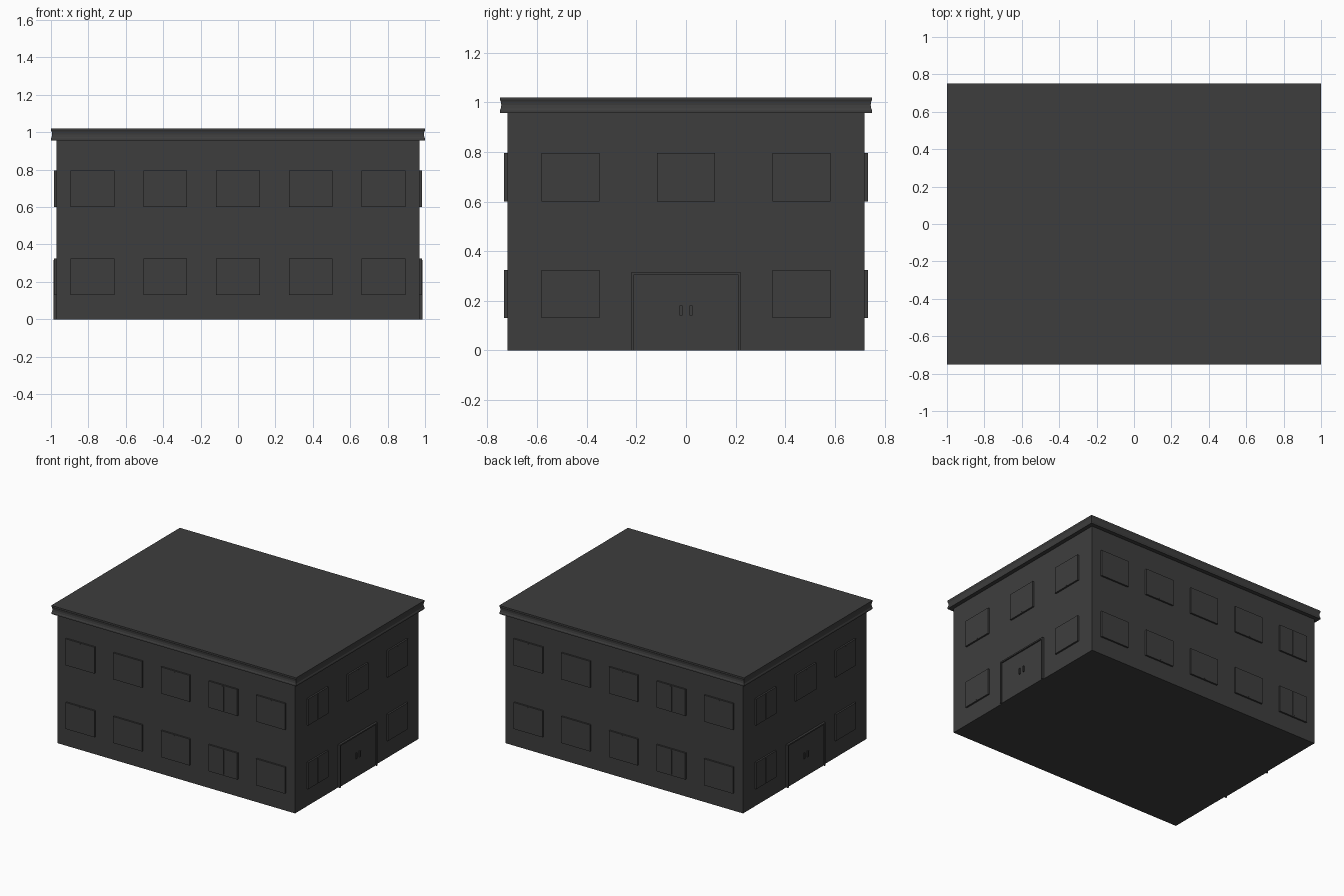
import bpy, bmesh, math
from mathutils import Matrix

if "Cube" in bpy.data.objects:
    bpy.data.objects.remove(bpy.data.objects["Cube"])

mat = bpy.data.materials.new("charcoal")
mat.diffuse_color = (0.048, 0.048, 0.048, 1)
mat.use_nodes = True
mat.node_tree.nodes["Principled BSDF"].inputs["Base Color"].default_value = mat.diffuse_color


def finish(name, bm):
    bmesh.ops.recalc_face_normals(bm, faces=bm.faces)
    me = bpy.data.meshes.new(name)
    bm.to_mesh(me)
    bm.free()
    me.materials.append(mat)
    ob = bpy.data.objects.new(name, me)
    bpy.context.collection.objects.link(ob)
    return ob


def box(name, x0, x1, y0, y1, z0, z1, turn=0):
    bm = bmesh.new()
    bmesh.ops.create_cube(bm, size=1)
    for v in bm.verts:
        v.co = ((x0 + x1) / 2 + v.co.x * (x1 - x0),
                (y0 + y1) / 2 + v.co.y * (y1 - y0),
                (z0 + z1) / 2 + v.co.z * (z1 - z0))
    bm.transform(Matrix.Rotation(turn, 4, 'Z'))
    return finish(name, bm)


HX, HY = 0.97, 0.72

# Walls
box("walls", -HX, HX, -HY, HY, 0, 0.96)

# Flat roof with a shallow cove around its edge
profile = [(0, 0.957), (0, 0.967), (0.004, 0.975), (0.006, 0.989),
           (0.004, 1.003), (0, 1.011), (0, 1.02)]
bm = bmesh.new()
rings = []
for inset, z in profile:
    x, y = 1 - inset, 0.75 - inset
    rings.append([bm.verts.new((sx * x, sy * y, z))
                  for sx, sy in ((-1, -1), (1, -1), (1, 1), (-1, 1))])
for a, b in zip(rings, rings[1:]):
    for i in range(4):
        j = (i + 1) % 4
        bm.faces.new((a[i], a[j], b[j], b[i]))
bm.faces.new(rings[0])
bm.faces.new(rings[-1])
finish("roof_slab", bm)


# Window: a plate on the wall with a barely raised centre bar
def window(u, z, wall, turn):
    w, h = 0.1175, 0.0975
    box("window", u - w, u + w, -wall - 0.0125, -wall + 0.01, z - h, z + h, turn)
    box("window_bar", u - 0.008, u + 0.008, -wall - 0.0135, -wall,
        z - h + 0.008, z + h - 0.008, turn)


for side in (0, math.pi):
    # Long walls
    for i in range(-2, 3):
        for z in (0.2275, 0.6975):
            window(i * 0.389, z, HY, side)
    # End walls
    end = side + math.pi / 2
    for u in (-0.465, 0, 0.465):
        window(u, 0.6975, HX, end)
        if u:
            window(u, 0.2275, HX, end)
    # Double door, its frame and handles
    box("door", -0.21, 0.21, -HX - 0.006, -HX + 0.01, 0, 0.308, end)
    for s in (-1, 1):
        a, b = sorted((s * 0.209, s * 0.219))
        box("door_jamb", a, b, -HX - 0.016, -HX + 0.01, 0, 0.317, end)
        a, b = sorted((s * 0.015, s * 0.026))
        box("door_handle", a, b, -HX - 0.015, -HX, 0.14, 0.182, end)
    box("door_lintel", -0.21, 0.21, -HX - 0.016, -HX + 0.01, 0.307, 0.317, end)
